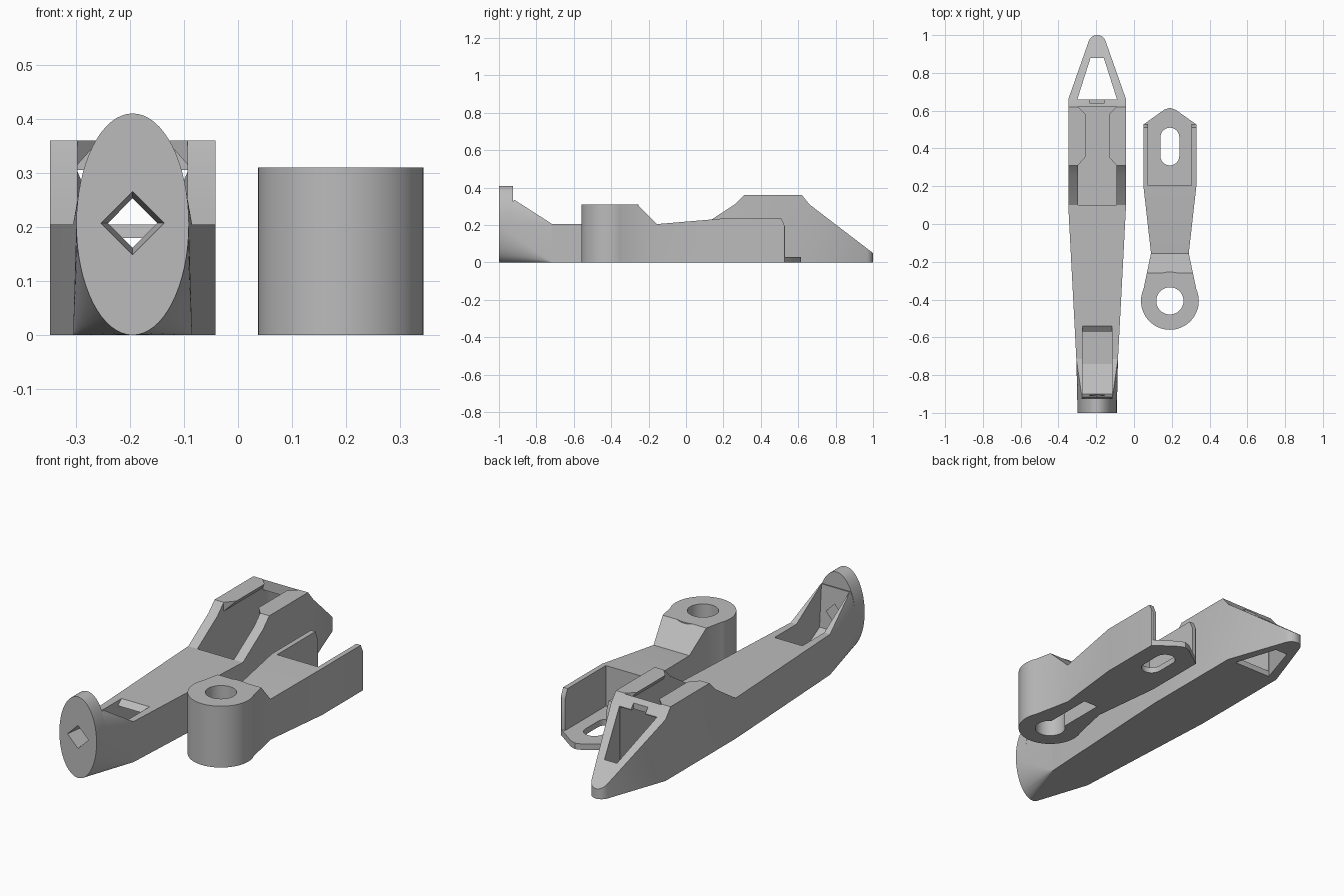
import bpy, bmesh, math
from mathutils import Vector

if "Cube" in bpy.data.objects:
    bpy.data.objects.remove(bpy.data.objects["Cube"])

grey = bpy.data.materials.new("plain grey")
grey.use_nodes = True
grey.diffuse_color = (0.5, 0.5, 0.5, 1)
grey.node_tree.nodes["Principled BSDF"].inputs["Base Color"].default_value = (0.5, 0.5, 0.5, 1)

BODY_X, LINK_X = -0.195, 0.19


def to_object(name, bm, x):
    bmesh.ops.recalc_face_normals(bm, faces=bm.faces)
    mesh = bpy.data.meshes.new(name)
    bm.to_mesh(mesh)
    bm.free()
    mesh.materials.append(grey)
    ob = bpy.data.objects.new(name, mesh)
    ob.location.x = x
    bpy.context.collection.objects.link(ob)
    return ob


def prism(name, points, low, high, axis, x):
    """Extrude a 2D outline along z (points are x, y), x (y, z) or y (x, z)."""
    place = {"z": lambda a, b, d: (a, b, d),
             "x": lambda a, b, d: (d, a, b),
             "y": lambda a, b, d: (a, d, b)}[axis]
    bm = bmesh.new()
    rings = [[bm.verts.new(place(a, b, d)) for a, b in points] for d in (low, high)]
    for ring in rings:
        bm.faces.new(ring)
    for i in range(len(points)):
        j = (i + 1) % len(points)
        bm.faces.new((rings[0][i], rings[0][j], rings[1][j], rings[1][i]))
    return to_object(name, bm, x)


def hull(name, points, x):
    bm = bmesh.new()
    for p in points:
        bm.verts.new(p)
    result = bmesh.ops.convex_hull(bm, input=bm.verts)
    inside = [v for v in result["geom_interior"] if isinstance(v, bmesh.types.BMVert)]
    bmesh.ops.delete(bm, geom=inside, context="VERTS")
    bmesh.ops.dissolve_limit(bm, angle_limit=0.01, verts=bm.verts, edges=bm.edges)
    return to_object(name, bm, x)


def box(name, half, y0, y1, z0, z1, x):
    return prism(name, [(-half, y0), (half, y0), (half, y1), (-half, y1)], z0, z1, "z", x)


def mirrored(points):
    """Close a right-hand outline with its mirror image."""
    return points + [(-a, b) for a, b in reversed(points) if a > 0.0001]


def arc(cx, cy, r, start, end, steps):
    angles = [math.radians(start + (end - start) * i / steps) for i in range(steps + 1)]
    return [(cx + r * math.cos(a), cy + r * math.sin(a)) for a in angles]


def combine(target, operation, *others):
    """Apply boolean operations and discard the helper shapes."""
    for other in others:
        mod = target.modifiers.new("combine", "BOOLEAN")
        mod.operation, mod.object, mod.solver = operation, other, "EXACT"
        bpy.context.view_layer.update()
        graph = bpy.context.evaluated_depsgraph_get()
        mesh = bpy.data.meshes.new_from_object(target.evaluated_get(graph))
        target.modifiers.clear()
        target.data = mesh
        bpy.data.objects.remove(other)
    return target


def finish(ob):
    bpy.ops.object.select_all(action="DESELECT")
    ob.select_set(True)
    bpy.context.view_layer.objects.active = ob
    bpy.ops.object.shade_smooth_by_angle(angle=math.radians(25))


# Long body: plan outline trimmed by the side profile
body = prism("long_body", mirrored(
    [(0.11, -0.72), (0.153, 0.1), (0.153, 0.66)] + arc(0, 0.953, 0.047, 18, 90, 6)),
    0, 0.4, "z", BODY_X)
side = prism("side_profile", [(-0.8, -0.05), (1.1, -0.05), (1.1, -0.0265 + 0.0), (1.1, 0.0), (1.0, 0.05),
             (0.66, 0.31), (0.62, 0.36), (0.31, 0.36), (0.26, 0.31), (0.1, 0.205), (-0.8, 0.205)],
             -0.3, 0.3, "x", BODY_X)
combine(body, "INTERSECT", side)

# Front disc and the neck blending it into the body
ellipse = [(0.104 * c, 0.205 + 0.205 * s) for c, s in arc(0, 0, 1, 0, 354.375, 63)]
disc = prism("disc", ellipse, -1, -0.925, "y", BODY_X)
low_ring = [p for p in ellipse if p[1] <= 0.34]
neck_points = [(a, -0.999, b) for a, b in low_ring if b <= 0.21]
neck_points += [(a, -0.918, b) for a, b in low_ring if b >= 0.2]
neck_points += [(s * 0.11, -0.715, z) for s in (-1, 1) for z in (0, 0.205)]
neck_points += [(s * 0.104, -0.83, 0.205) for s in (-1, 1)]
neck = hull("neck", neck_points, BODY_X)
combine(body, "UNION", neck, disc)

# Hollow inside, open channel, front pocket and nose window
tunnel = prism("tunnel", mirrored([(0.078, -0.74), (0.078, -0.55), (0.102, 0.12)]), 0.03, 0.18, "z", BODY_X)
channel = box("channel", 0.102, 0.1, 0.622, 0.03, 0.5, BODY_X)
under_bar = box("under_bar", 0.102, 0.6, 0.67, 0.03, 0.305, BODY_X)
pocket = prism("pocket", [(-0.9, 0.12), (-0.74, 0.03), (-0.57, 0.03), (-0.57, 0.18), (-0.515, 0.226),
               (-0.515, 0.45), (-0.92, 0.45), (-0.92, 0.4)], -0.078, 0.078, "x", BODY_X)
window = prism("window", mirrored([(0.105, 0.66), (0.035, 0.88)]), -0.1, 0.5, "z", BODY_X)
notch = box("notch", 0.04, 0.64, 0.68, 0.28, 0.5, BODY_X)
diamond = hull("diamond", [(w * a, y, 0.207 + w * b) for y, w in ((-1.01, 0.06), (-0.88, 0.042))
               for a, b in ((1, 0), (0, 1), (-1, 0), (0, -1))], BODY_X)
combine(body, "DIFFERENCE", tunnel, channel, under_bar, pocket, window, notch, diamond)

# Lips leaning in over the channel, with a latch on the rear bar
for s in (-1, 1):
    lip = hull("lip", [(s * a, y, z) for a, y, z in (
        (0.11, 0.31, 0.36), (0.11, 0.62, 0.36), (0.11, 0.31, 0.31), (0.11, 0.62, 0.31),
        (0.102, 0.31, 0.36), (0.102, 0.62, 0.36), (0.102, 0.31, 0.315), (0.102, 0.62, 0.315),
        (0.062, 0.355, 0.36), (0.062, 0.58, 0.36))], BODY_X)
    combine(body, "UNION", lip)
finish(body)

# Link arm: plan outline trimmed by its side profile
link = prism("link_arm", mirrored(
    [(0.0, -0.4), (0.145, -0.37), (0.1, -0.155), (0.14, 0.2), (0.14, 0.527), (0.03, 0.605), (0, 0.615)]),
    0, 0.4, "z", LINK_X)
link_side = prism("link_profile", [(-0.5, -0.05), (0.7, -0.05), (0.7, 0.03), (0.53, 0.03), (0.53, 0.19),
                  (0.51, 0.235), (0.2, 0.235), (-0.155, 0.205), (-0.26, 0.31), (-0.5, 0.31)],
                  -0.3, 0.3, "x", LINK_X)
combine(link, "INTERSECT", link_side)

# Round boss
boss = prism("boss", arc(0, -0.407, 0.153, 0, 354.375, 63), 0, 0.31, "z", LINK_X)
combine(link, "UNION", boss)

# Bore, open tray, slotted floor and underside recess
bore = prism("bore", arc(0, -0.407, 0.072, 0, 352.5, 47), -0.1, 0.5, "z", LINK_X)
tray = box("tray", 0.115, 0.205, 0.8, 0.03, 0.5, LINK_X)
slot = prism("slot", arc(0, 0.46, 0.05, 0, 180, 12) + arc(0, 0.36, 0.05, 180, 360, 12), -0.1, 0.1, "z", LINK_X)
recess = box("recess", 0.04, -0.4, -0.1, -0.1, 0.1, LINK_X)
combine(link, "DIFFERENCE", bore, tray, slot, recess)
finish(link)
